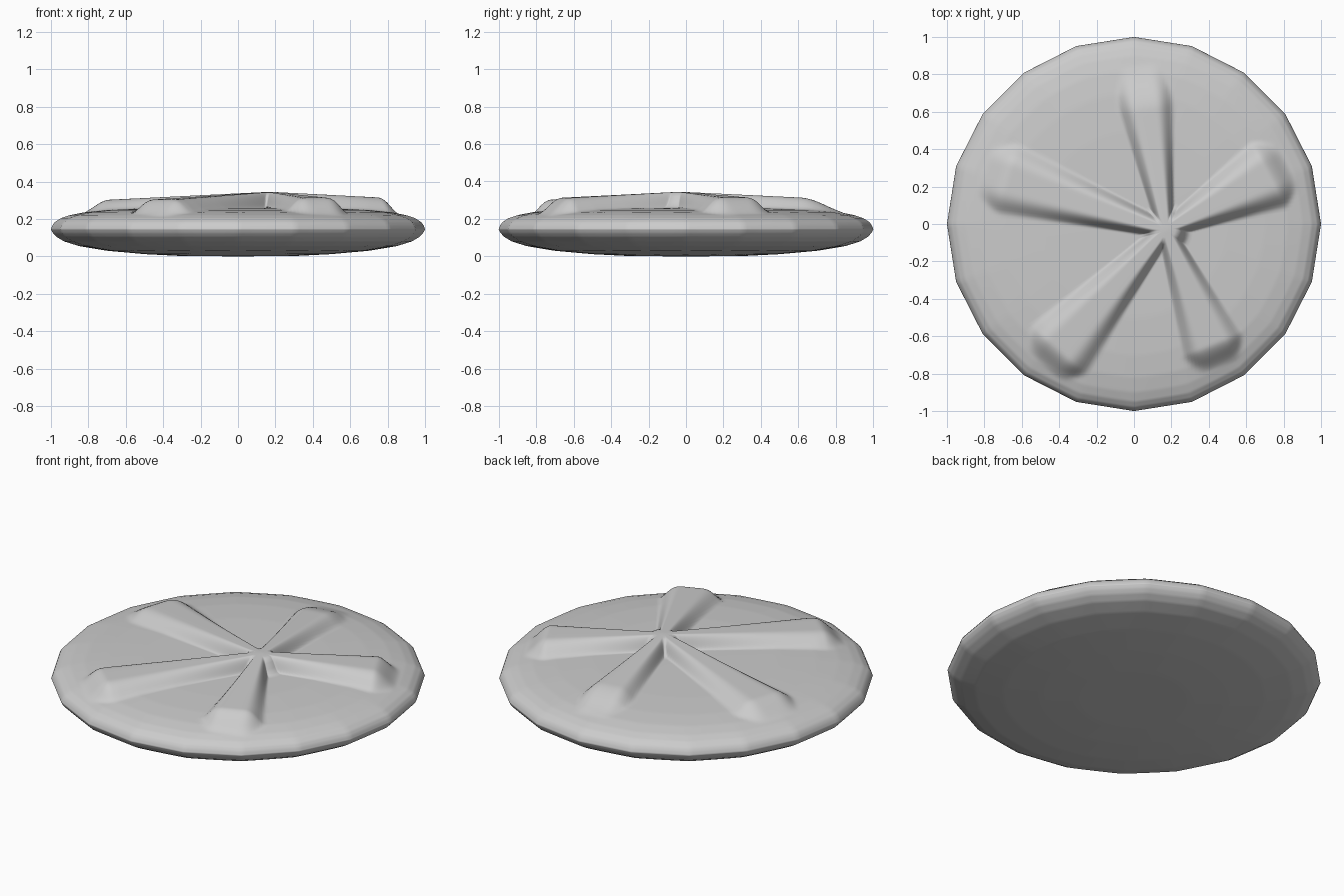
import bpy, bmesh, math
from mathutils import Vector

if "Cube" in bpy.data.objects:
    bpy.data.objects.remove(bpy.data.objects["Cube"])

SIDES, SUB, RINGS = 20, 14, 72
HUB = Vector((0.17, -0.03))          # off-centre meeting point of the petals

# Petals: centreline tip, half width near the tip, softness of the tip
PETALS = [((0.03, 0.84), 0.165, 0.26), ((-0.80, 0.28), 0.195, 0.16),
          ((-0.47, -0.75), 0.195, 0.13), ((0.46, -0.75), 0.175, 0.14),
          ((0.81, 0.31), 0.20, 0.13)]

# Height profiles of the shell: (fraction of radius, z)
TOP = [(0, .262), (.5, .257), (.7, .248), (.82, .236), (.9, .22),
       (.95, .203), (.98, .183), (.993, .165), (1, .145)]
BOTTOM = [(0, 0), (.3, .002), (.5, .012), (.7, .03), (.85, .055),
          (.93, .08), (.97, .104), (.99, .125), (1, .145)]


def lerp_profile(prof, f):
    for (a, za), (b, zb) in zip(prof, prof[1:]):
        if f <= b:
            return za + (zb - za) * (f - a) / (b - a)
    return prof[-1][1]


def smooth(x):
    x = max(0.0, min(1.0, x))
    return x * x * (3 - 2 * x)


def petal_mask(p):
    best = 0.0
    d = p - HUB
    for tip, width, soft in PETALS:
        axis = Vector(tip) - HUB
        length = axis.length
        axis.normalize()
        s = d.dot(axis)
        if s < 0:
            continue
        side = abs(d.x * axis.y - d.y * axis.x)
        w = 0.045 + (width - 0.045) * min(1, s / (0.85 * length))
        end = smooth((length - s + 0.02) / soft)
        w *= 0.72 + 0.28 * end
        best = max(best, smooth(1.12 * (1 - (side / w) ** 2)) * end)
    hub = smooth((0.13 - d.length) / 0.07)
    return max(best, hub)


def radius_fraction(p, t):
    # round inside, blending to the faceted outline at the rim
    step = 2 * math.pi / SIDES
    a = math.atan2(p.y, p.x) % step - step / 2
    poly = p.length * math.cos(a) / math.cos(step / 2)
    return p.length + (poly - p.length) * t ** 4


def top_z(p, t):
    base = lerp_profile(TOP, radius_fraction(p, t))
    crest = 0.345 - 0.048 * (p - HUB).length
    return base + max(0, crest - base) * petal_mask(p)


def bottom_z(p, t):
    return lerp_profile(BOTTOM, radius_fraction(p, t))


# Twenty-sided outline, finely divided
corners = [Vector((math.cos(2 * math.pi * i / SIDES), math.sin(2 * math.pi * i / SIDES)))
           for i in range(SIDES)]
outline = [corners[i].lerp(corners[(i + 1) % SIDES], j / SUB)
           for i in range(SIDES) for j in range(SUB)]
N = len(outline)

bm = bmesh.new()
rim = [bm.verts.new((p.x, p.y, 0.145)) for p in outline]


def build_side(height, centre, flip):
    prev = rim
    for r in range(RINGS - 1, 0, -1):
        t = 1 - (1 - r / RINGS) ** 1.5
        ring = []
        for b in outline:
            p = centre.lerp(b, t)
            ring.append(bm.verts.new((p.x, p.y, height(p, t))))
        for i in range(N):
            j = (i + 1) % N
            q = [prev[i], prev[j], ring[j], ring[i]]
            bm.faces.new(q[::-1] if flip else q)
        prev = ring
    c = bm.verts.new((centre.x, centre.y, height(centre, 0)))
    for i in range(N):
        q = [prev[i], prev[(i + 1) % N], c]
        bm.faces.new(q[::-1] if flip else q)


# Petalled upper shell and gently domed underside
build_side(top_z, HUB, False)
build_side(bottom_z, Vector((0, 0)), True)

mesh = bpy.data.meshes.new("sand_dollar_shell")
bm.to_mesh(mesh)
bm.free()
shell = bpy.data.objects.new("sand_dollar_shell", mesh)
bpy.context.collection.objects.link(shell)
for poly in mesh.polygons:
    poly.use_smooth = True
